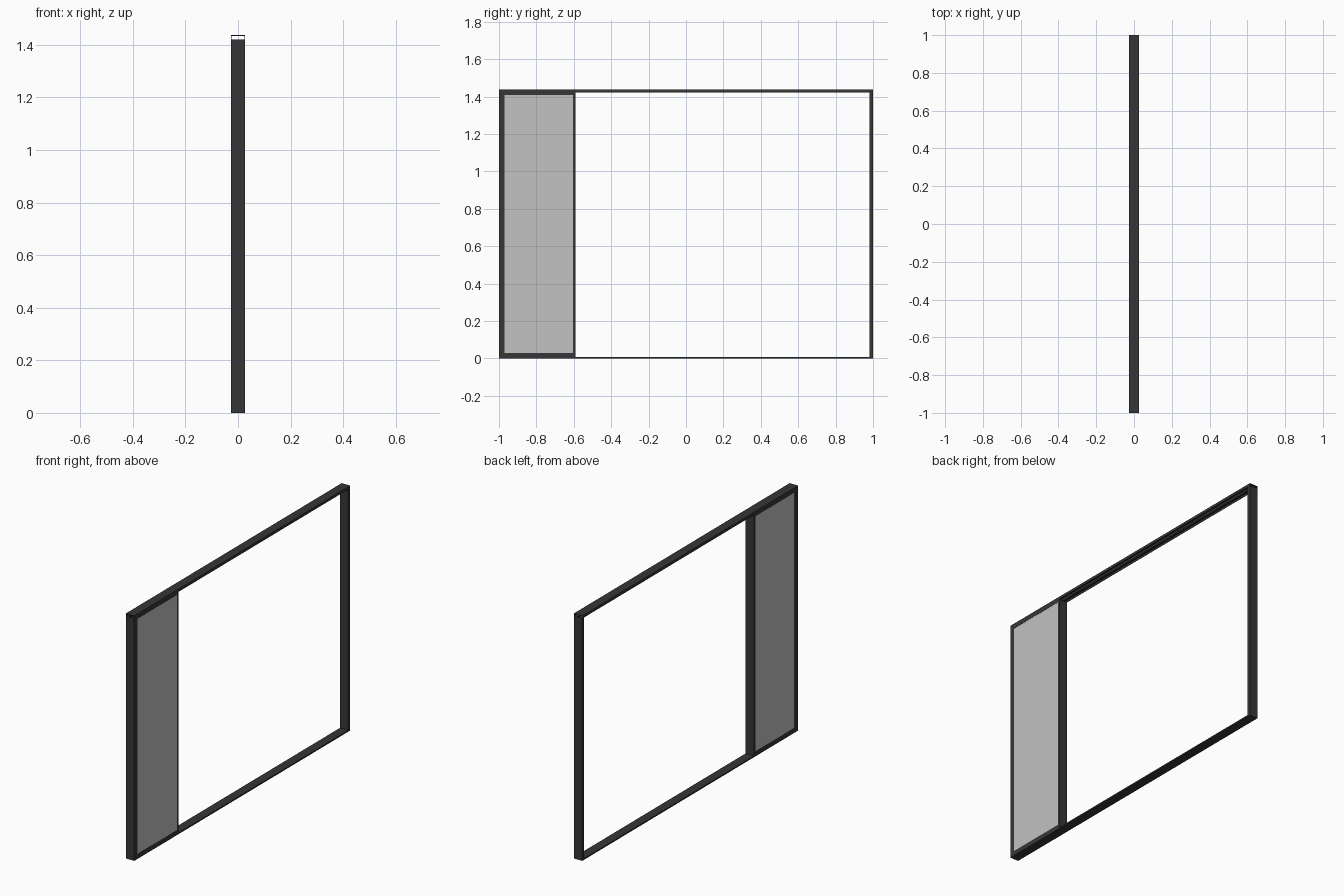
import bpy
import bmesh

if "Cube" in bpy.data.objects:
    bpy.data.objects.remove(bpy.data.objects["Cube"])

W = 0.027          # half depth of the frame
TOP = 1.437        # overall height
POST_TOP = 1.421   # underside of the top rail
TRACK = 0.008      # thickness of the floor track


def material(name, rgb):
    m = bpy.data.materials.new(name)
    m.diffuse_color = (*rgb, 1.0)
    m.use_nodes = True
    m.node_tree.nodes["Principled BSDF"].inputs["Base Color"].default_value = m.diffuse_color
    return m


charcoal = material("charcoal_metal", (0.037, 0.037, 0.039))
grey = material("grey_screen", (0.54, 0.54, 0.54))


def boxes(name, mat, *bounds):
    """One object made of boxes given as (x0, x1, y0, y1, z0, z1)."""
    bm = bmesh.new()
    for x0, x1, y0, y1, z0, z1 in bounds:
        verts = bmesh.ops.create_cube(bm, size=1)["verts"]
        for v in verts:
            v.co.x = x1 if v.co.x > 0 else x0
            v.co.y = y1 if v.co.y > 0 else y0
            v.co.z = z1 if v.co.z > 0 else z0
    mesh = bpy.data.meshes.new(name)
    bm.to_mesh(mesh)
    bm.free()
    mesh.materials.append(mat)
    obj = bpy.data.objects.new(name, mesh)
    bpy.context.collection.objects.link(obj)
    return obj


# Top rail: thin channel open below, with two guide ribs
rail = [(-W, W, -1, 1, TOP - 0.004, TOP)]
for s in (-1, 1):
    for x, t in ((W - 0.0008, 0.0008), (0.004, 0.0005)):
        rail.append((s * x - t, s * x + t, -1, 1, POST_TOP, TOP - 0.004))
boxes("top_rail", charcoal, *rail)

# Floor track
boxes("floor_track", charcoal, (-W, W, -1, 1, 0, TRACK))

# Upright posts at both ends
boxes("cassette_post", charcoal, (-W, W, -1, -0.97, TRACK, POST_TOP))
boxes("end_post", charcoal, (-W, W, 0.982, 1, TRACK, POST_TOP))

# Sliding edge bar beside the folded screen
boxes("sliding_bar", charcoal, (-W, W, -0.604, -0.592, TRACK, POST_TOP))

# Header and sill closing the screen pack
boxes("screen_header", charcoal, (-W, W, -0.97, -0.604, 1.408, POST_TOP))
boxes("screen_sill", charcoal, (-W, W, -0.97, -0.604, TRACK, 0.028))

# Folded screen pack
boxes("screen_pack", grey, (-W + 0.001, W - 0.001, -0.97, -0.604, 0.028, 1.408))
